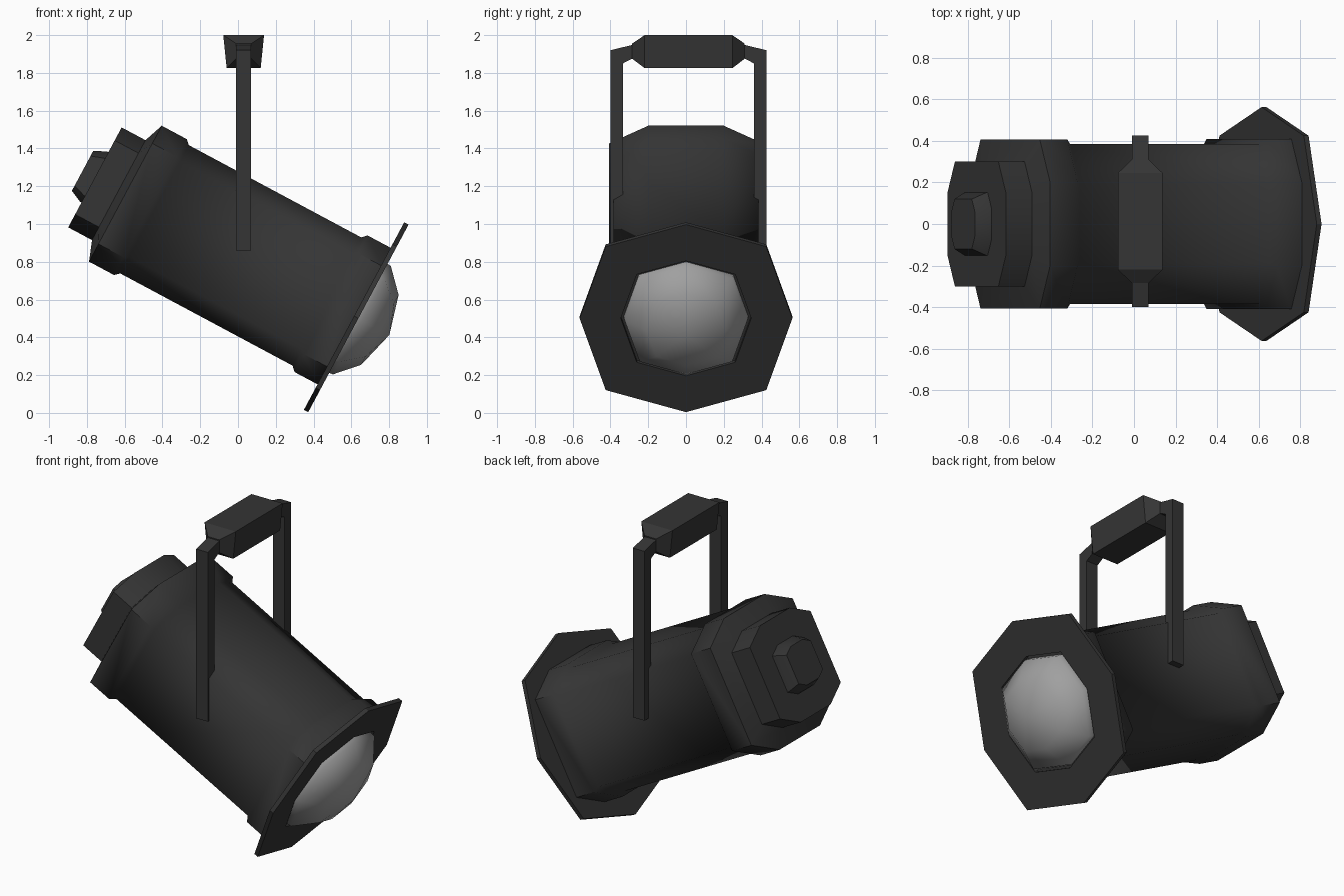
import bpy, bmesh, math
from mathutils import Matrix, Vector

if "Cube" in bpy.data.objects:
    bpy.data.objects.remove(bpy.data.objects["Cube"])

# Lamp frame: local x runs along the tilted lamp axis, origin at the flange centre
TILT = Matrix.Translation((0.625, 0, 0.507)) @ Matrix.Rotation(math.radians(28.15), 4, 'Y')


def material(name, v):
    m = bpy.data.materials.new(name)
    m.diffuse_color = (v, v, v, 1)
    m.use_nodes = True
    m.node_tree.nodes["Principled BSDF"].inputs["Base Color"].default_value = m.diffuse_color
    return m


DARK = material("dark_metal", 0.035)
GLASS = material("lens_grey", 0.35)


def finish(name, bm, mat, matrix=None, smooth=None):
    bmesh.ops.recalc_face_normals(bm, faces=bm.faces)
    if matrix:
        bm.transform(matrix)
    me = bpy.data.meshes.new(name)
    bm.to_mesh(me)
    bm.free()
    ob = bpy.data.objects.new(name, me)
    bpy.context.collection.objects.link(ob)
    me.materials.append(mat)
    if smooth:
        bpy.ops.object.select_all(action='DESELECT')
        ob.select_set(True)
        bpy.context.view_layer.objects.active = ob
        bpy.ops.object.shade_smooth_by_angle(angle=math.radians(smooth))
    return ob


def loft(bm, rings, caps=True, closed=False):
    """Skin consecutive rings of points; cap the ends or join last to first."""
    vs = [[bm.verts.new(p) for p in r] for r in rings]
    pairs = list(zip(vs, vs[1:])) + ([(vs[-1], vs[0])] if closed else [])
    for a, b in pairs:
        for i in range(len(a)):
            j = (i + 1) % len(a)
            bm.faces.new((a[i], a[j], b[j], b[i]))
    if caps and not closed:
        bm.faces.new(vs[0])
        bm.faces.new(vs[-1])
    return vs


def rounded_square(u, s):
    q = [(.49, 1), (1, .74)]
    pts = q + [(y, -z) for y, z in q[::-1]]
    pts += [(-y, z) for y, z in pts[::-1]]
    return [(u, y * s, z * s) for y, z in pts]


def octagon(u, r):
    pts = [(0, 1), (.755, .765), (1, 0), (.755, -.765),
           (0, -1), (-.755, -.765), (-1, 0), (-.755, .765)]
    return [(u, y * r, z * r) for y, z in pts]


# Housing: front collar, barrel, rear cap, stepped back and nub
profile = [(-.01, .41), (-.15, .41), (-.175, .385), (-1.21, .385), (-1.235, .408),
           (-1.385, .408), (-1.425, .30), (-1.568, .30)]
bm = bmesh.new()
loft(bm, [rounded_square(u, s) for u, s in profile])
finish("housing", bm, DARK, TILT, 50)

bm = bmesh.new()
loft(bm, [rounded_square(-1.55, .155), rounded_square(-1.578, .15), rounded_square(-1.642, .12)])
finish("rear_nub", bm, DARK, TILT, 50)

# Flange: flat eight-sided ring around the lens
bm = bmesh.new()
loft(bm, [octagon(-.012, .563), octagon(.014, .563), octagon(.014, .345), octagon(-.012, .345)], closed=True)
finish("front_flange", bm, DARK, TILT, 30)

# Lens: shallow faceted dome
bm = bmesh.new()
rings = loft(bm, [octagon(-.005, .33), octagon(.035, .325), octagon(.143, .21)], caps=False)
tip = bm.verts.new((.2, 0, 0))
for i in range(8):
    bm.faces.new((rings[-1][i], rings[-1][(i + 1) % 8], tip))
finish("lens", bm, GLASS, TILT, 60)

# Hanging bracket, centred at CX, CY
CX, CY = 0.03, 0.013


def rect(y, wt, wb, zb, zt):
    return [(CX - wb, CY + y, zb), (CX + wb, CY + y, zb), (CX + wt, CY + y, zt), (CX - wt, CY + y, zt)]


bm = bmesh.new()
end, mid = (.04, .04, 1.875, 1.955), (.108, .09, 1.825, 2.0)
loft(bm, [rect(-.298, *end), rect(-.232, *mid), rect(.232, *mid), rect(.298, *end)])
finish("mounting_block", bm, DARK)

# Arms: short sloped link from the block, then a straight drop to the barrel
path = [((.29, 1.95), (.29, 1.88)), ((.412, 1.92), (.347, 1.85)), ((.412, .86), (.347, .86))]
for side, name in ((1, "arm_back"), (-1, "arm_front")):
    bm = bmesh.new()
    loft(bm, [[(CX - .04, CY + side * o[0], o[1]), (CX + .04, CY + side * o[0], o[1]),
               (CX + .04, CY + side * i[0], i[1]), (CX - .04, CY + side * i[0], i[1])] for o, i in path])
    finish(name, bm, DARK)
